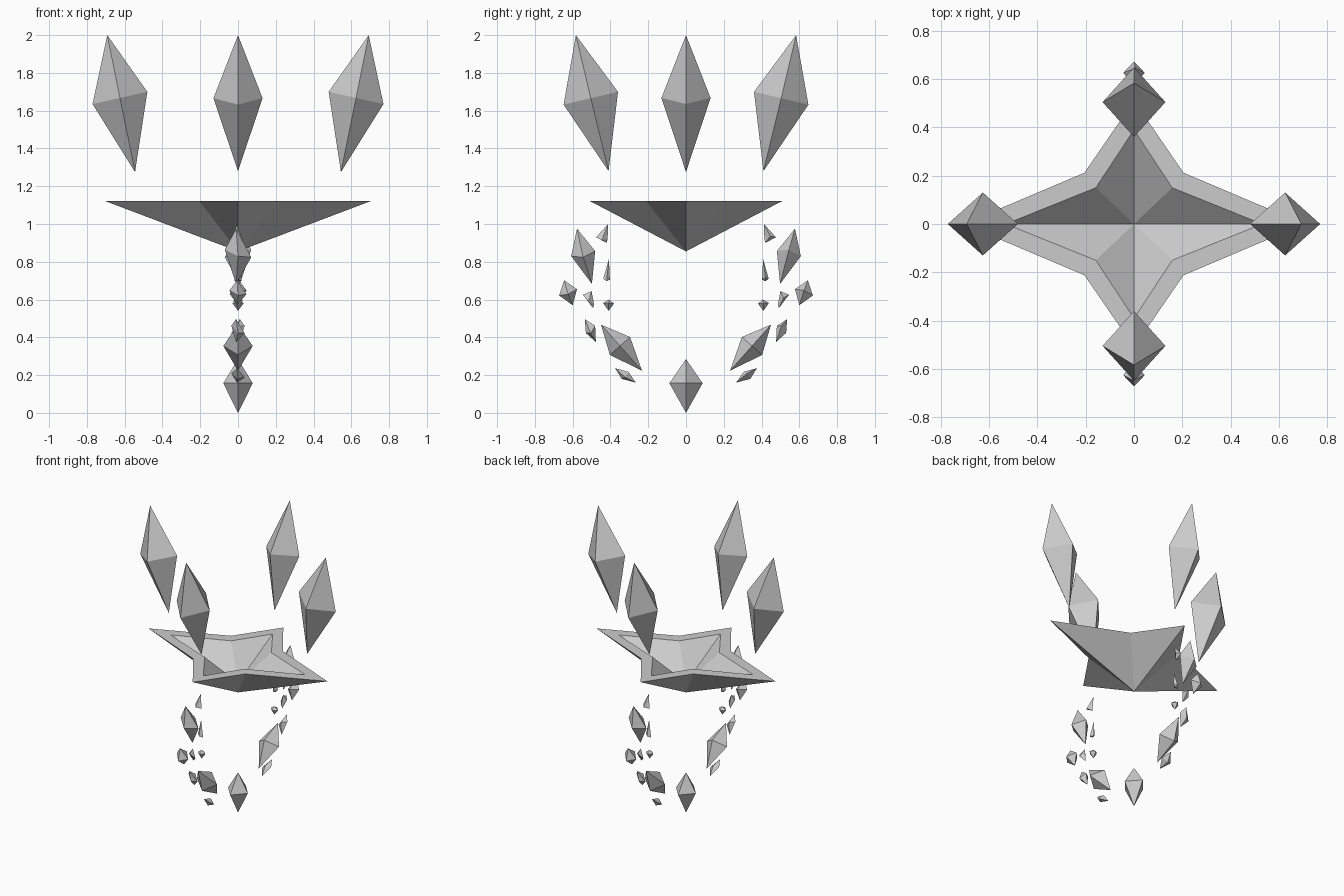
import bpy
from math import pi, sin, cos


def add_mesh(name, verts, faces, angle=0.0):
    # Flat-shaded mesh turned about the vertical axis
    c, s = cos(angle), sin(angle)
    me = bpy.data.meshes.new(name)
    me.from_pydata([(x * c - y * s, x * s + y * c, z) for x, y, z in verts], [], faces)
    me.update()
    ob = bpy.data.objects.new(name, me)
    bpy.context.collection.objects.link(ob)
    return ob


def crystal(name, top, bottom, inner, outer, half, angle=0.0, lean=0.0):
    # Four-sided double pyramid drawn in a (radius, height) plane, with sideways half width
    mr, mz = (inner[0] + outer[0]) / 2, (inner[1] + outer[1]) / 2
    verts = [(outer[0], 0, outer[1]), (mr, half, mz + lean),
             (inner[0], 0, inner[1]), (mr, -half, mz - lean),
             (top[0], lean / 2, top[1]), (bottom[0], lean / 2, bottom[1])]
    faces = []
    for i in range(4):
        j = (i + 1) % 4
        faces += [(i, j, 4), (j, i, 5)]
    add_mesh(name, verts, faces, angle)


# Star-shaped bowl: outer cone, flat rim, inner cone
def star(tip_x, tip_y, cx, cy, z):
    return [(tip_x, 0, z), (cx, cy, z), (0, tip_y, z), (-cx, cy, z),
            (-tip_x, 0, z), (-cx, -cy, z), (0, -tip_y, z), (cx, -cy, z)]


bowl = star(0.705, 0.51, 0.205, 0.212, 1.122) + star(0.53, 0.39, 0.158, 0.15, 1.122)
bowl += [(0, 0, 0.855), (0, 0, 0.925)]
bowl_faces = []
for i in range(8):
    j = (i + 1) % 8
    bowl_faces += [(j, i, 16), (i, j, j + 8, i + 8), (i + 8, j + 8, 17)]
add_mesh("star_bowl", bowl, bowl_faces)

# Four large crystals floating above the bowl
for k in range(2):
    crystal("side_crystal", (0.692, 2.0), (0.545, 1.275), (0.48, 1.70), (0.77, 1.635),
            0.13, k * pi)
    crystal("end_crystal", (0.583, 2.0), (0.41, 1.28), (0.36, 1.70), (0.648, 1.632),
            0.13, pi / 2 + k * pi)

# Lowest crystal of the hanging loop
crystal("bottom_crystal", (0, 0.285), (0, 0.0), (-0.088, 0.157), (0.088, 0.157), 0.078, pi / 2)

# Shards of the hanging loop: top, bottom, inner, outer, half width, lean
shards = [
    ((0.45, 0.467), (0.233, 0.223), (0.296, 0.402), (0.403, 0.307), 0.078, 0),
    ((0.376, 0.237), (0.265, 0.16), (0.305, 0.217), (0.34, 0.18), 0.035, 0.01),
    ((0.536, 0.497), (0.477, 0.375), (0.481, 0.46), (0.53, 0.423), 0.035, 0.02),
    ((0.645, 0.702), (0.60, 0.57), (0.577, 0.655), (0.672, 0.622), 0.045, 0.01),
    ((0.577, 0.975), (0.498, 0.683), (0.481, 0.857), (0.608, 0.83), 0.07, 0.02),
    ((0.412, 1.0), (0.42, 0.90), (0.415, 0.92), (0.476, 0.93), 0.025, 0.01),
    ((0.408, 0.815), (0.42, 0.70), (0.403, 0.705), (0.438, 0.71), 0.02, 0.01),
    ((0.50, 0.645), (0.492, 0.555), (0.487, 0.575), (0.545, 0.625), 0.025, 0.01),
    ((0.407, 0.60), (0.41, 0.54), (0.381, 0.578), (0.439, 0.582), 0.03, 0),
]
for k in range(2):
    for top, bottom, inner, outer, half, lean in shards:
        crystal("loop_shard", top, bottom, inner, outer, half, pi / 2 + k * pi, -lean)
